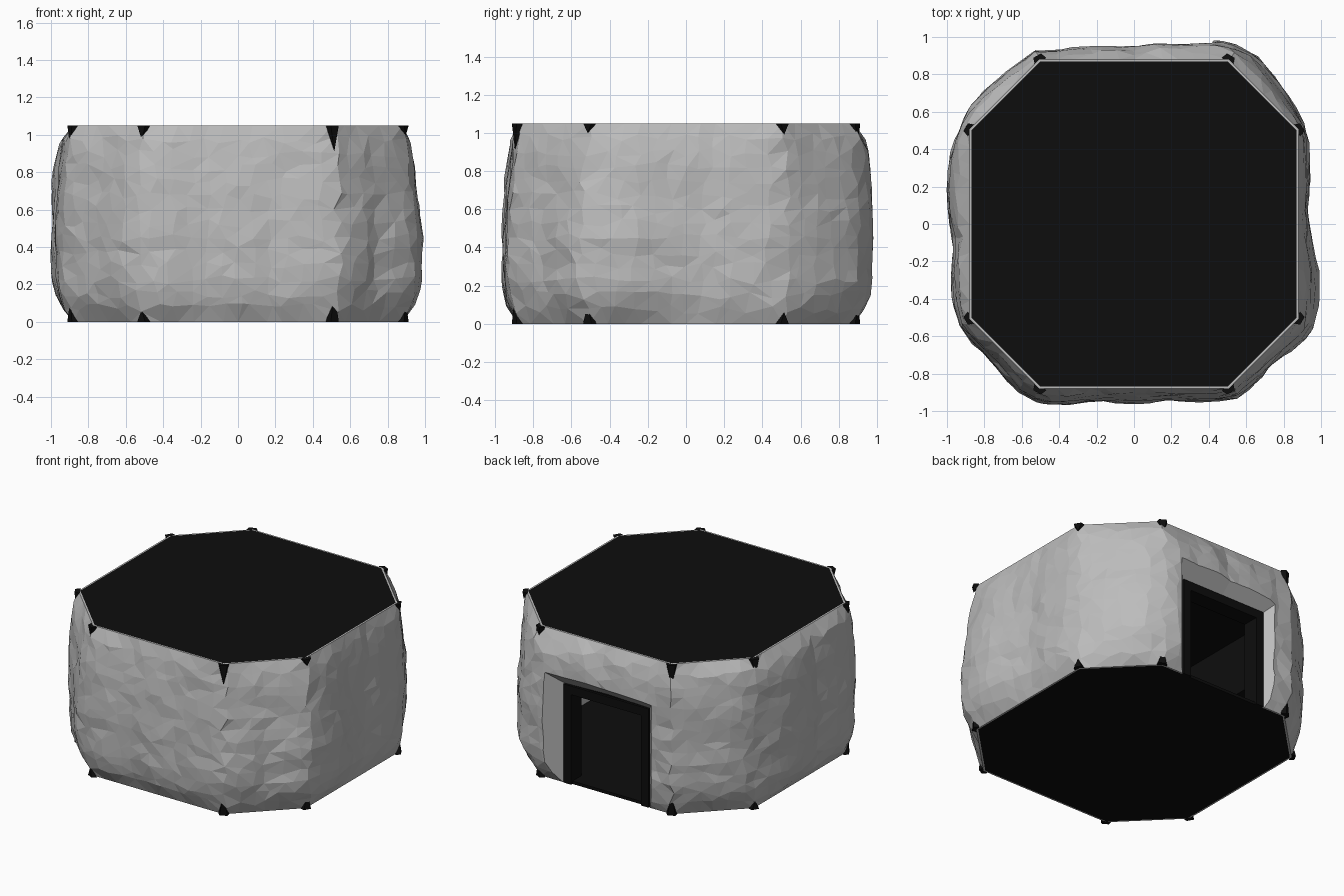
import bpy, bmesh, math, random
from mathutils import Vector, noise

random.seed(4)
cube = bpy.data.objects.get("Cube")
if cube:
    bpy.data.objects.remove(cube, do_unlink=True)

HEIGHT, FLAT, CORNER = 1.05, 0.87, 0.5      # octagon room size
DIAGONAL = (FLAT + CORNER) / math.sqrt(2)
DOOR_W, DOOR_H, WALL = 0.27, 0.63, 0.07     # doorway half width, height, wall depth


def material(name, value):
    mat = bpy.data.materials.new(name)
    mat.use_nodes = True
    colour = (value, value, value, 1)
    mat.diffuse_color = colour
    mat.node_tree.nodes["Principled BSDF"].inputs["Base Color"].default_value = colour
    return mat


black = material("black", 0.004)
stone = material("grey stone", 0.5)


def finish(name, bm, mat):
    bmesh.ops.recalc_face_normals(bm, faces=bm.faces)
    mesh = bpy.data.meshes.new(name)
    bm.to_mesh(mesh)
    bm.free()
    mesh.materials.append(mat)
    obj = bpy.data.objects.new(name, mesh)
    bpy.context.collection.objects.link(obj)
    return obj


def loft(bm, rings):
    """Closed solid through rings of equal length, capped at both ends."""
    loops = [[bm.verts.new(p) for p in ring] for ring in rings]
    n = len(loops[0])
    for low, high in zip(loops, loops[1:]):
        for i in range(n):
            j = (i + 1) % n
            bm.faces.new((low[i], low[j], high[j], high[i]))
    bm.faces.new(loops[0][::-1])
    bm.faces.new(loops[-1])


def octagon(z, grow=1.0):
    a, c = FLAT * grow, CORNER * grow
    pts = [(a, -c), (a, c), (c, a), (-c, a), (-a, c), (-a, -c), (-c, -a), (c, -a)]
    return [(x, y, z) for x, y in pts]


def box(bm, x0, x1, y0, y1, z0, z1):
    corners = [(x0, y0), (x1, y0), (x1, y1), (x0, y1)]
    loft(bm, [[(x, y, z) for x, y in corners] for z in (z0, z1)])


def turned(bm, build, angle):
    """Run a builder, then turn the new vertices about the vertical axis."""
    old = set(bm.verts)
    build()
    new = [v for v in bm.verts if v not in old]
    c, s = math.cos(angle), math.sin(angle)
    for v in new:
        v.co = Vector((v.co.x * c - v.co.y * s, v.co.x * s + v.co.y * c, v.co.z))


# Floor and ceiling slabs
for name, z0, z1 in (("floor", 0, 0.02), ("ceiling", HEIGHT - 0.02, HEIGHT)):
    bm = bmesh.new()
    loft(bm, [octagon(z0), octagon(z1)])
    finish(name, bm, black)

# Four walls with doorways, and four diagonal corner walls
bm = bmesh.new()


def doorway_wall():
    y0, y1 = FLAT - WALL, FLAT - 0.002
    box(bm, -CORNER, -DOOR_W, y0, y1, 0.01, HEIGHT - 0.01)
    box(bm, DOOR_W, CORNER, y0, y1, 0.01, HEIGHT - 0.01)
    box(bm, -DOOR_W, DOOR_W, y0, y1, DOOR_H, HEIGHT - 0.01)


def corner_wall():
    half = (FLAT - CORNER) / math.sqrt(2)
    box(bm, -half, half, DIAGONAL - WALL, DIAGONAL - 0.002, 0.01, HEIGHT - 0.01)


for k in range(4):
    turned(bm, doorway_wall, k * math.pi / 2)
    turned(bm, corner_wall, (k + 0.5) * math.pi / 2)
finish("walls", bm, black)

# Raised frame round the open doorway
bm = bmesh.new()
for side in (-1, 1):
    x0, x1 = sorted((side * DOOR_W, side * (DOOR_W + 0.06)))
    box(bm, x0, x1, FLAT - 0.1, FLAT + 0.015, 0, DOOR_H + 0.06)
box(bm, -DOOR_W, DOOR_W, FLAT - 0.1, FLAT + 0.015, DOOR_H, DOOR_H + 0.06)
finish("door_frame", bm, black)

# Stone cladding: widest outline of the bulge, anticlockwise
OUTLINE = [(.92, .1), (.94, .3), (.92, .52), (.8, .72), (.65, .9), (.5, .98), (.25, .97),
           (0, .95), (-.42, .92), (-.5, .94), (-.7, .79), (-.88, .62), (-.97, .4), (-1, .12),
           (-.96, -.1), (-.97, -.4), (-.93, -.55), (-.74, -.75), (-.6, -.92), (-.45, -.97),
           (-.2, -.94), (.2, -.94), (.55, -.93), (.75, -.74), (.95, -.58), (.99, -.4), (.95, -.1)]
POLAR = sorted((math.atan2(y, x) % math.tau, math.hypot(x, y)) for x, y in OUTLINE)
POLAR = [(POLAR[-1][0] - math.tau, POLAR[-1][1])] + POLAR + [(POLAR[0][0] + math.tau, POLAR[0][1])]
PROFILE = [(0, 0), (.06, .45), (.12, .75), (.22, .95), (.45, 1), (.7, .92), (.85, .8), (.96, .6), (1.05, 0)]


def interpolate(table, t):
    for (t0, v0), (t1, v1) in zip(table, table[1:]):
        if t0 <= t <= t1:
            return v0 + (v1 - v0) * (t - t0) / (t1 - t0)
    return table[-1][1]


def octagon_radius(a):
    straight = max(abs(math.cos(a)), abs(math.sin(a))) / FLAT
    slanted = (abs(math.cos(a)) + abs(math.sin(a))) / math.sqrt(2) / DIAGONAL
    return 1.012 / max(straight, slanted)


SIDES, ROWS = 72, 14
rings = []
for row in range(ROWS + 1):
    ring = []
    rim = row in (0, ROWS)
    for i in range(SIDES):
        a, z = math.tau * i / SIDES, HEIGHT * row / ROWS
        if not rim:
            a += random.uniform(-.027, .027)
            z += random.uniform(-.025, .025)
        swell = interpolate(PROFILE, z)
        if z > 0.45:
            swell *= 1 + (z - 0.45) * (0.45 * math.sin(a) - 0.45 * math.cos(a) - 0.3)
        base = octagon_radius(a)
        r = base + (interpolate(POLAR, a % math.tau) - base) * max(swell, 0)
        p = Vector((r * math.cos(a), r * math.sin(a), z))
        if not rim:
            r += 0.014 * noise.noise(p * 5) + random.uniform(-.005, .005)
            r = max(r, base + 0.004)
        ring.append((r * math.cos(a), r * math.sin(a), z))
    rings.append(ring)
bm = bmesh.new()
loft(bm, rings)
bmesh.ops.triangulate(bm, faces=[f for f in bm.faces if len(f.verts) == 4])
rock = finish("stone_cladding", bm, stone)


def cut(target, cutter):
    mod = target.modifiers.new("cut", "BOOLEAN")
    mod.object, mod.operation, mod.solver = cutter, "DIFFERENCE", "EXACT"
    bpy.context.view_layer.objects.active = target
    bpy.ops.object.modifier_apply(modifier=mod.name)
    bpy.data.objects.remove(cutter, do_unlink=True)


# Hollow out the room, then cut the splayed rough doorway at the back
bm = bmesh.new()
loft(bm, [octagon(-0.1), octagon(HEIGHT + 0.1)])
cut(rock, finish("room_cutter", bm, stone))
bm = bmesh.new()
section = []
for y, w, h in ((FLAT - 0.05, 0.33, 0.69), (FLAT, 0.33, 0.69), (1.1, 0.53, 0.9)):
    section.append([(-w, y, -0.1), (-w, y, h * 0.6), (-w, y, h),
                    (0, y, h + 0.01), (w, y, h), (w, y, -0.1)])
loft(bm, section)
cut(rock, finish("doorway_cutter", bm, stone))

# Black corner slivers showing through gaps in the stone
bm = bmesh.new()
for x, y, _ in octagon(0):
    for z, way in ((0, 1), (HEIGHT, -1)):
        length = random.uniform(0.05, 0.2)
        out = Vector((x, y, 0)).normalized()
        side = Vector((-out.y, out.x, 0)) * 0.035
        centre = Vector((x, y, z))
        tip = centre + out * 0.03 + Vector((0, 0, way * length))
        points = [centre + side, centre - side, centre + out * 0.035 - side * 0.7,
                  centre + out * 0.035 + side * 0.7]
        ring = [bm.verts.new(p) for p in points]
        peak = bm.verts.new(tip)
        bm.faces.new(ring)
        for i in range(4):
            bm.faces.new((ring[i], ring[(i + 1) % 4], peak))
finish("corner_slivers", bm, black)
